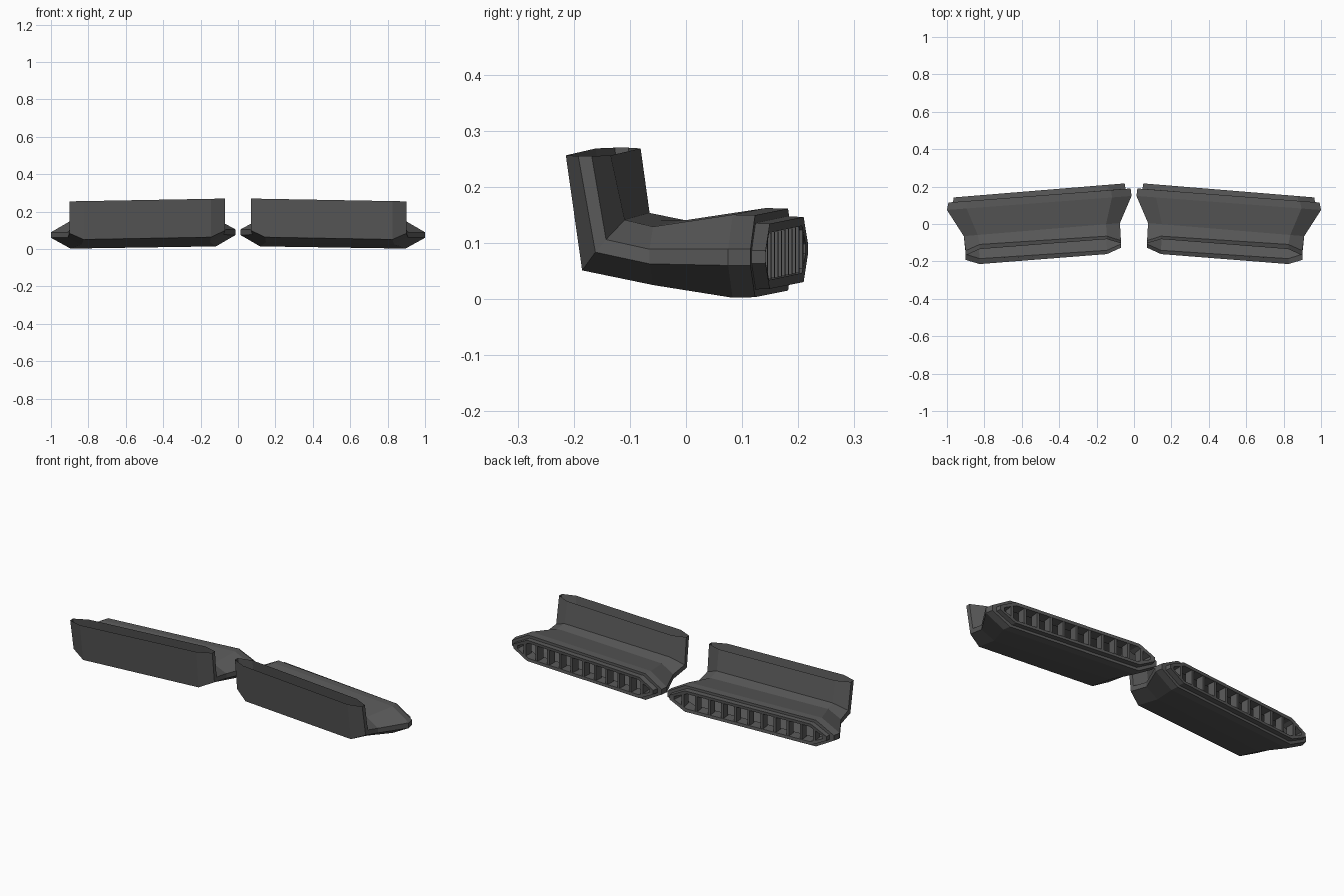
import bpy, bmesh
from mathutils import Vector, Matrix

if "Cube" in bpy.data.objects:
    bpy.data.objects.remove(bpy.data.objects["Cube"])


def section(inner, outer, half, chamfer, tip):
    """Stretched octagon between two tips; half = centre-to-back vector."""
    a, b, h = Vector(inner), Vector(outer), Vector((0, *half))
    u = (b - a).normalized() * chamfer
    return [a - h * tip, a + u - h, b - u - h, b - h * tip,
            b + h * tip, b - u + h, a + u + h, a + h * tip]


def finish(bm, name):
    bmesh.ops.recalc_face_normals(bm, faces=bm.faces)
    mesh = bpy.data.meshes.new(name)
    bm.to_mesh(mesh)
    bm.free()
    obj = bpy.data.objects.new(name, mesh)
    bpy.context.collection.objects.link(obj)
    obj.modifiers.new("mirror", "MIRROR")
    mat = bpy.data.materials.get("dark_plastic") or bpy.data.materials.new("dark_plastic")
    mat.diffuse_color = (0.1, 0.1, 0.1, 1)
    mat.use_nodes = True
    mat.node_tree.nodes["Principled BSDF"].inputs["Base Color"].default_value = mat.diffuse_color
    mesh.materials.append(mat)
    return obj


def loft(name, sections):
    bm = bmesh.new()
    rings = [[bm.verts.new(p) for p in s] for s in sections]
    for r, s in zip(rings, rings[1:]):
        for i in range(8):
            j = (i + 1) % 8
            bm.faces.new((r[i], r[j], s[j], s[i]))
    return finish(bm, name)


# Air duct: open top, mitred elbow, flared mouth, stepped rim and recess
loft("air_duct", [
    section((.07, -.115, .270), (.90, -.180, .255), (.040, 0), .075, .30),
    section((.07, -.098, .110), (.90, -.152, .095), (.038, .045), .075, .25),
    section((.075, .005, .090), (.91, -.065, .076), (0, .052), .075, .25),
    section((.013, .150, .090), (1.00, .075, .075), (0, .074), .105, .20),
    section((.018, .190, .090), (.992, .115, .075), (0, .073), .105, .20),
    section((.045, .188, .090), (.967, .117, .075), (0, .059), .090, .20),
    section((.050, .217, .090), (.965, .142, .075), (0, .058), .090, .20),
    section((.075, .213, .090), (.940, .142, .075), (0, .042), .075, .20),
    section((.080, .155, .090), (.935, .085, .075), (0, .040), .075, .20),
])

# Row of upright slats inside the mouth
bm = bmesh.new()
start, end = Vector((.125, .186, .089)), Vector((.890, .123, .076))
turn = Matrix.Rotation(-.082, 4, "Z")
count = 11
for i in range(count):
    pos = start.lerp(end, i / (count - 1))
    bmesh.ops.create_cube(bm, size=1, matrix=Matrix.Translation(pos) @ turn
                          @ Matrix.Diagonal((.014, .045, .082, 1)))
finish(bm, "vent_slats")
